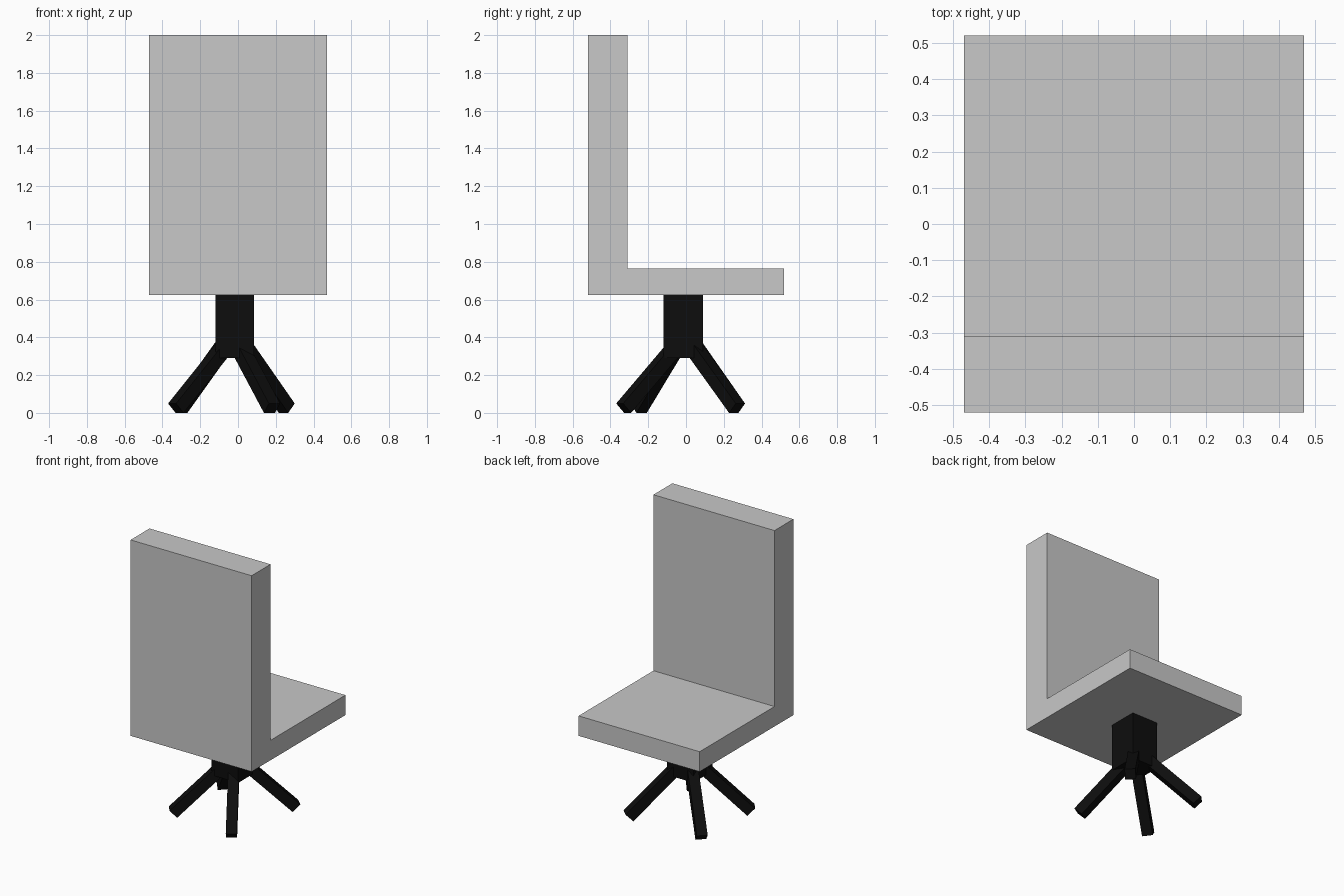
import bpy, bmesh
from mathutils import Vector

if "Cube" in bpy.data.objects:
    bpy.data.objects.remove(bpy.data.objects["Cube"])


def material(name, rgb):
    m = bpy.data.materials.new(name)
    m.diffuse_color = (*rgb, 1)
    m.use_nodes = True
    m.node_tree.nodes["Principled BSDF"].inputs["Base Color"].default_value = m.diffuse_color
    return m


grey = material("light_grey", (0.58, 0.58, 0.58))
black = material("black", (0.004, 0.004, 0.004))


def prism(name, ring, offset, mat):
    """Extrude a closed ring of points along offset into a solid."""
    bm = bmesh.new()
    face = bm.faces.new([bm.verts.new(p) for p in ring])
    ext = bmesh.ops.extrude_face_region(bm, geom=[face], use_keep_orig=True)
    moved = [g for g in ext["geom"] if isinstance(g, bmesh.types.BMVert)]
    bmesh.ops.translate(bm, verts=moved, vec=offset)
    bmesh.ops.recalc_face_normals(bm, faces=bm.faces)
    mesh = bpy.data.meshes.new(name)
    bm.to_mesh(mesh)
    bm.free()
    mesh.materials.append(mat)
    obj = bpy.data.objects.new(name, mesh)
    bpy.context.collection.objects.link(obj)
    return obj


# Seat and backrest: one L-shaped profile extruded across the width
profile = [(-0.52, 0.625), (0.52, 0.625), (0.52, 0.765),
           (-0.31, 0.765), (-0.31, 2.0), (-0.52, 2.0)]
prism("seat_and_backrest", [(-0.47, y, z) for y, z in profile],
      Vector((0.94, 0, 0)), grey)

# Square centre post
x0, x1, y0, y1 = -0.12, 0.085, -0.12, 0.09
prism("centre_post", [(x0, y0, 0.29), (x1, y0, 0.29), (x1, y1, 0.29), (x0, y1, 0.29)],
      Vector((0, 0, 0.335)), black)

# Four splayed square legs, running from inside the post to the floor
hub = Vector((-0.018, -0.015, 0))
half = 0.035
feet = {"front_left_leg": (-0.329, -0.25), "front_right_leg": (0.18, -0.33),
        "back_right_leg": (0.258, 0.27), "back_left_leg": (-0.31, 0.27)}
for name, (fx, fy) in feet.items():
    foot = Vector((fx, fy, 0.025))
    out = Vector((fx, fy, 0)) - hub
    reach = out.length
    out.normalize()
    top = hub + out * 0.05 + Vector((0, 0, 0.025 + reach - 0.05))
    axis = (top - foot).normalized()
    side = axis.cross(Vector((0, 0, 1))).normalized()
    up = side.cross(axis)
    ring = [foot + side * half * a + up * half * b
            for a, b in ((-1, -1), (1, -1), (1, 1), (-1, 1))]
    prism(name, ring, top - foot, black)
